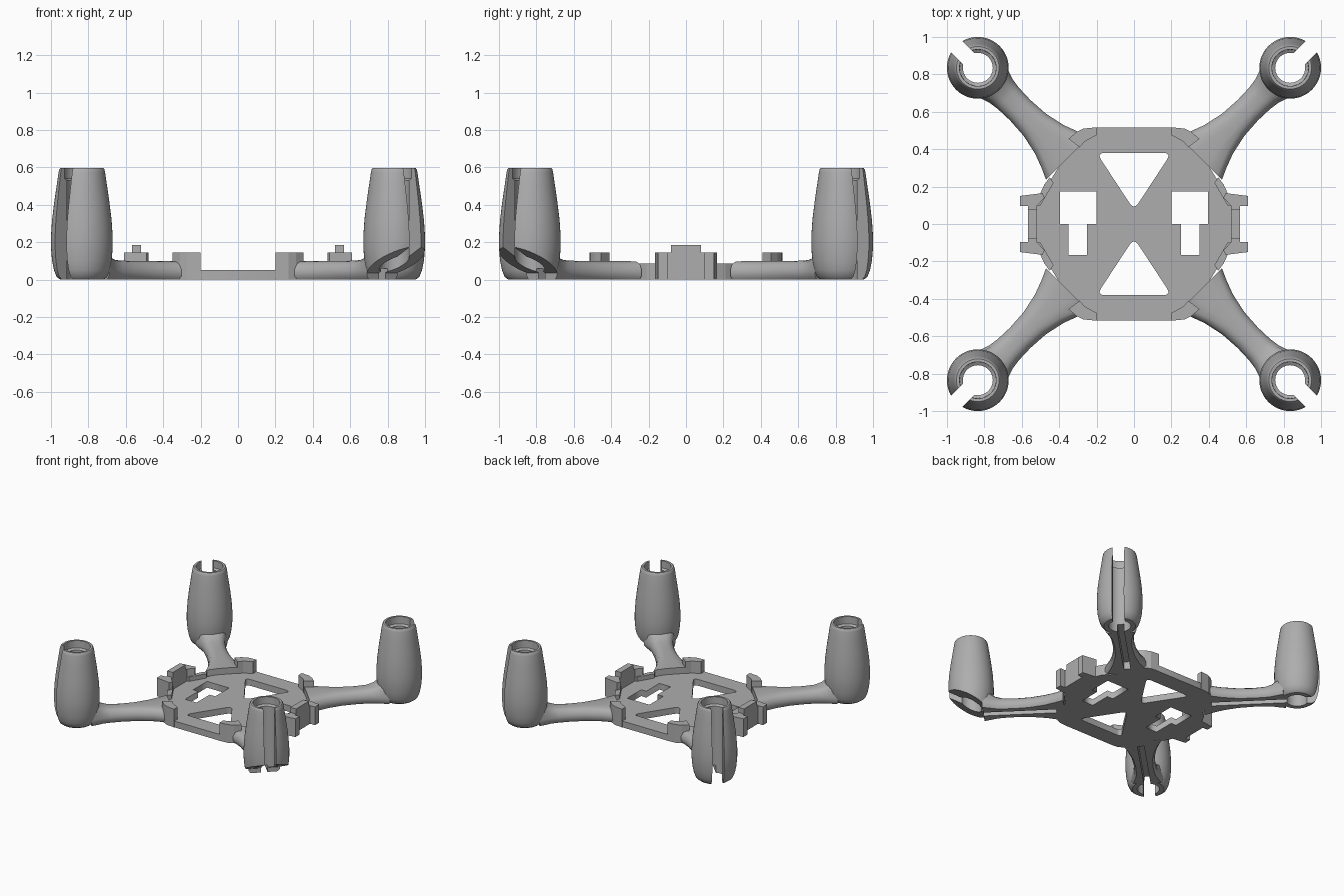
import bpy, bmesh, math
from mathutils import Matrix, Vector

old = bpy.data.objects.get("Cube")
if old:
    bpy.data.objects.remove(old, do_unlink=True)

GREY = (0.42, 0.42, 0.42, 1)
mat = bpy.data.materials.new("plain_grey")
mat.use_nodes = True
mat.diffuse_color = GREY
mat.node_tree.nodes["Principled BSDF"].inputs["Base Color"].default_value = GREY

POD_U = 0.835 * math.sqrt(2)          # pod distance along the diagonal


def add(name, mesh):
    ob = bpy.data.objects.new(name, mesh)
    bpy.context.collection.objects.link(ob)
    mesh.materials.clear()
    mesh.materials.append(mat)
    return ob


def from_bm(name, bm):
    bmesh.ops.recalc_face_normals(bm, faces=bm.faces)
    mesh = bpy.data.meshes.new(name)
    bm.to_mesh(mesh)
    bm.free()
    return add(name, mesh)


def prism(name, pts, z0, z1):
    bm = bmesh.new()
    face = bm.faces.new([bm.verts.new((x, y, z0)) for x, y in pts])
    top = bmesh.ops.extrude_face_region(bm, geom=[face])["geom"]
    bmesh.ops.translate(bm, vec=(0, 0, z1 - z0),
                        verts=[g for g in top if isinstance(g, bmesh.types.BMVert)])
    return from_bm(name, bm)


def box(name, x0, x1, y0, y1, z0, z1):
    return prism(name, [(x0, y0), (x1, y0), (x1, y1), (x0, y1)], z0, z1)


def loft(name, rings):
    bm = bmesh.new()
    loops = [[bm.verts.new(p) for p in ring] for ring in rings]
    n = len(loops[0])
    for a, b in zip(loops, loops[1:]):
        for i in range(n):
            bm.faces.new((a[i], a[(i + 1) % n], b[(i + 1) % n], b[i]))
    bm.faces.new(loops[0])
    bm.faces.new(loops[-1])
    return from_bm(name, bm)


def turned(name, profile, n=48):
    return loft(name, [[(POD_U + r * math.cos(2 * math.pi * i / n),
                         r * math.sin(2 * math.pi * i / n), z) for i in range(n)]
                       for r, z in profile])


def carve(ob, cutters):
    for c in cutters:
        mod = ob.modifiers.new("cut", 'BOOLEAN')
        mod.operation, mod.object, mod.solver = 'DIFFERENCE', c, 'EXACT'
    deps = bpy.context.evaluated_depsgraph_get()
    mesh = bpy.data.meshes.new_from_object(ob.evaluated_get(deps))
    ob.modifiers.clear()
    ob.data = mesh


def smooth(ob, angle=35):
    ob.data.shade_smooth()
    ob.data.set_sharp_from_angle(angle=math.radians(angle))


def place(src, name, sx, sy, angle=0):
    """Mirrored, turned copy of a part."""
    mesh = src.data.copy()
    mesh.transform(Matrix.Diagonal((sx, sy, 1, 1)) @ Matrix.Rotation(angle, 4, 'Z'))
    if sx * sy < 0:
        mesh.flip_normals()
    return add(name, mesh)


def rounded(pts, r, steps=5):
    out = []
    for i, p in enumerate(pts):
        p = Vector(p)
        a = p + (Vector(pts[i - 1]) - p).normalized() * r
        b = p + (Vector(pts[(i + 1) % len(pts)]) - p).normalized() * r
        for k in range(steps + 1):
            t = k / steps
            out.append(a * (1 - t) ** 2 + p * 2 * t * (1 - t) + b * t * t)
    return out


# Base plate with triangular and T-shaped openings
quarter = [(0.2, 0.515), (0.29, 0.49), (0.455, 0.22), (0.53, 0.1)]
outline = (quarter + [(x, -y) for x, y in quarter[::-1]]
           + [(-x, -y) for x, y in quarter] + [(-x, y) for x, y in quarter[::-1]])
tee = [(0.2, 0.175), (0.395, 0.175), (0.395, 0), (0.35, 0),
       (0.35, -0.165), (0.25, -0.165), (0.25, 0), (0.2, 0)]
loops = [outline, tee, [(-x, y) for x, y in tee]]
for s in (1, -1):
    loops.append(rounded([(-0.2, 0.38 * s), (0.2, 0.38 * s), (0, 0.075 * s)], 0.045))
curve = bpy.data.curves.new("plate_profile", 'CURVE')
curve.dimensions, curve.fill_mode, curve.extrude = '2D', 'BOTH', 0.025
for pts in loops:
    sp = curve.splines.new('POLY')
    sp.points.add(len(pts) - 1)
    for sp_pt, (x, y) in zip(sp.points, pts):
        sp_pt.co = (x, y, 0, 1)
    sp.use_cyclic_u = True
tmp = bpy.data.objects.new("plate_profile", curve)
bpy.context.collection.objects.link(tmp)
plate_mesh = bpy.data.meshes.new_from_object(
    tmp.evaluated_get(bpy.context.evaluated_depsgraph_get()))
bpy.data.objects.remove(tmp, do_unlink=True)
plate_mesh.transform(Matrix.Translation((0, 0, 0.025)))
add("base_plate", plate_mesh)

# Motor pod and arm, modelled along +x then turned onto the diagonal
pod = turned("pod", [(0.115, 0), (0.135, 0.015), (0.149, 0.05), (0.159, 0.1), (0.165, 0.17),
                     (0.165, 0.23), (0.159, 0.32), (0.148, 0.41), (0.135, 0.5),
                     (0.124, 0.575), (0.12, 0.59), (0.114, 0.597)])
rings = []
for u, w, h in [(0.5, 0.165, 0.1), (0.56, 0.138, 0.1), (0.64, 0.108, 0.1), (0.75, 0.084, 0.1),
                (0.86, 0.077, 0.1), (0.95, 0.08, 0.104), (1.0, 0.087, 0.117),
                (1.04, 0.1, 0.14), (1.09, 0.115, 0.18)]:
    half = [(w - 0.015, 0), (w, 0.02), (w, 0.05), (w - 0.012, 0.8 * h),
            (w - 0.035, 0.95 * h), (0.3 * w, h)]
    rings.append([(u, y, z) for y, z in half] + [(u, -y, z) for y, z in half[::-1]])
arm = loft("arm", rings)

bore = turned("bore", [(0.08, -0.1), (0.08, 0.53), (0.097, 0.54), (0.1, 0.7)])
slot = box("slot", POD_U, POD_U + 0.3, -0.043, 0.043, -0.1, 0.7)
channel = box("channel", 0.56, POD_U, -0.024, 0.024, -0.1, 0.06)
carve(pod, [bore, slot, channel])
carve(arm, [bore, channel])

# One pod is worn away under its outer edge
wedge = loft("wedge", [[(POD_U - 0.15, y, -0.05), (POD_U + 0.3, y, -0.05),
                        (POD_U + 0.3, y, 0.25), (POD_U - 0.15, y, 0.003)] for y in (-0.3, 0.3)])
worn_pod = add("worn_pod", pod.data.copy())
carve(worn_pod, [wedge])

# Corner clips, side rims and side latches for one quarter
clip = prism("clip", [(0.2, 0.517), (0.27, 0.51), (0.31, 0.49), (0.35, 0.455),
                      (0.29, 0.41), (0.265, 0.44), (0.2, 0.475)], 0, 0.145)
rim = prism("rim", [(0.43, 0.22), (0.45, 0.25), (0.48, 0.21), (0.53, 0.1), (0.5, 0.1)], 0, 0.085)
latch = prism("latch", [(0.61, 0.15), (0.49, 0.165), (0.478, 0.14), (0.52, 0.097),
                        (0.61, 0.097)], 0, 0.145)

for sx, side in ((1, "left"), (-1, "right")):
    for sy, end in ((1, "back"), (-1, "front")):
        tag = f"{end}_{side}"
        source = worn_pod if (sx, sy) == (1, -1) else pod
        smooth(place(source, f"{tag}_motor_pod", sx, sy, math.pi / 4))
        smooth(place(arm, f"{tag}_arm", sx, sy, math.pi / 4), 50)
        place(clip, f"{tag}_corner_clip", sx, sy)
        place(rim, f"{tag}_side_rim", sx, sy)
        place(latch, f"{tag}_latch_post", sx, sy)
    # Latch wall between the posts, with its raised tab
    xs = sorted((0.518 * sx, 0.567 * sx))
    box(f"{side}_latch_wall", *xs, -0.1, 0.1, 0, 0.145)
    box(f"{side}_latch_tab", *xs, -0.08, 0.08, 0.145, 0.185)

for ob in (pod, worn_pod, arm, bore, slot, channel, wedge, clip, rim, latch):
    bpy.data.objects.remove(ob, do_unlink=True)
